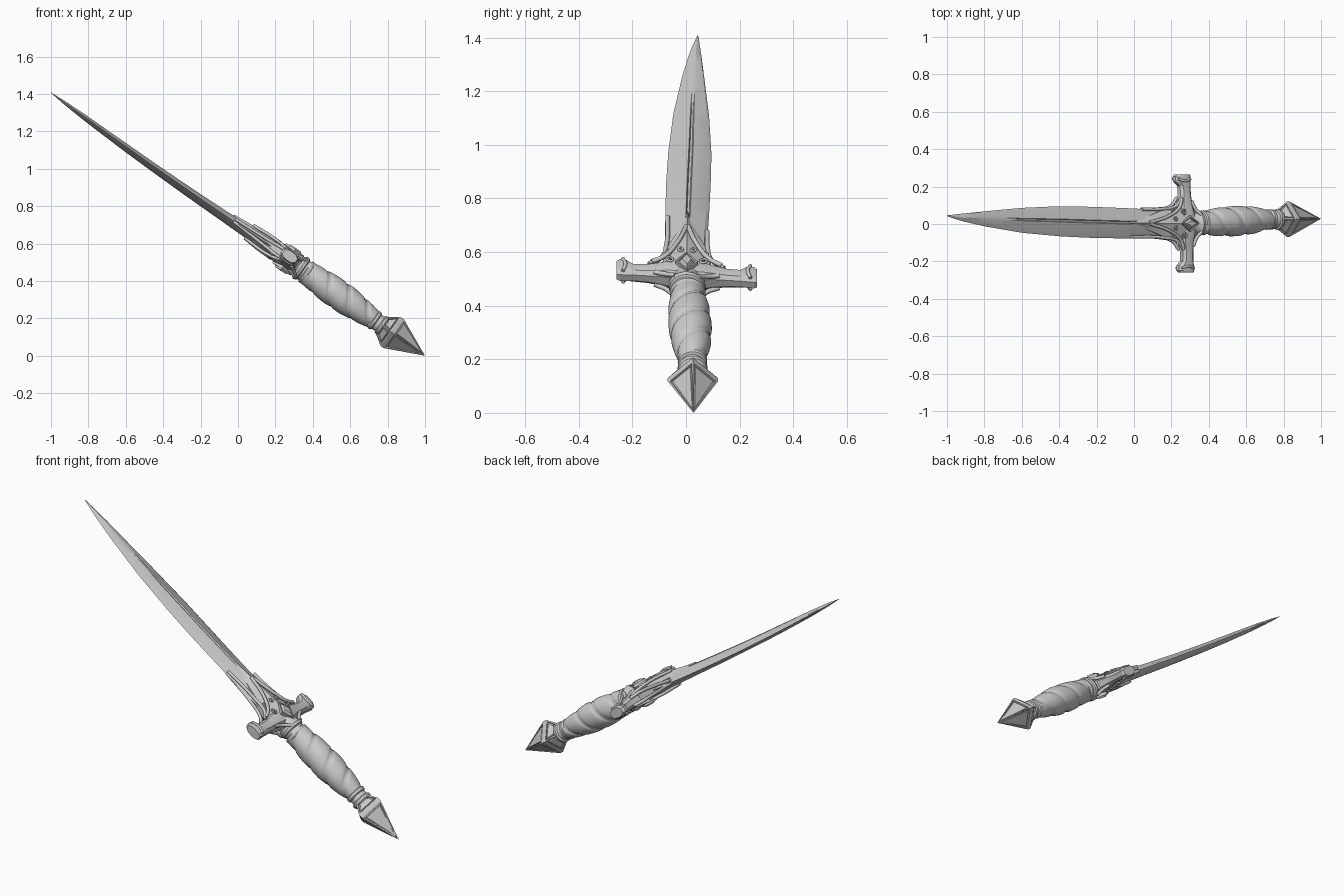
import bpy, bmesh
from math import sin, cos, pi, exp, radians

if "Cube" in bpy.data.objects:
    bpy.data.objects.remove(bpy.data.objects["Cube"])

# Dagger frame: s runs from pommel tip to blade tip, y is width, n is face normal
DX, DZ = 0.8173, 0.5762


def interp(table, s):
    for a, b in zip(table, table[1:]):
        if s <= b[0]:
            t = max(0, (s - a[0]) / (b[0] - a[0]))
            return [p + (q - p) * t for p, q in zip(a, b)][1:]
    return list(table[-1][1:])


DRIFT = [(0, .028), (.35, .024), (.6, .014), (.88, .002), (1.3, .006)]


def place(s, y, n, drift=True):
    if s > .78:
        n -= .07 * y          # slight roll of guard and blade
    if drift:
        y += interp(DRIFT, s)[0]
    return (1 - DX * s + DZ * n, y, DZ * s + DX * n)


def finish(name, bm, angle=35):
    bmesh.ops.recalc_face_normals(bm, faces=bm.faces)
    me = bpy.data.meshes.new(name)
    bm.to_mesh(me)
    bm.free()
    me.shade_smooth()
    me.set_sharp_from_angle(angle=radians(angle))
    ob = bpy.data.objects.new(name, me)
    bpy.context.collection.objects.link(ob)
    return ob


def loft(name, rings, drift=True, angle=35):
    bm = bmesh.new()
    rows = [[bm.verts.new(place(*p, drift)) for p in r] for r in rings]
    k = len(rows[0])
    for a, b in zip(rows, rows[1:]):
        for i in range(k):
            j = (i + 1) % k
            bm.faces.new((a[i], a[j], b[j], b[i]))
    bm.faces.new(rows[0])
    bm.faces.new(rows[-1])
    return finish(name, bm, angle)


def lathe(name, prof, k=32, angle=35):
    return loft(name, [[(s, r * cos(2 * pi * i / k), r * sin(2 * pi * i / k))
                        for i in range(k)] for s, r in prof], angle=angle)


def tube(name, pts, r):
    cu = bpy.data.curves.new(name, 'CURVE')
    cu.dimensions = '3D'
    cu.bevel_depth, cu.bevel_resolution, cu.use_fill_caps = r, 2, True
    sp = cu.splines.new('BEZIER')
    sp.bezier_points.add(len(pts) - 1)
    sp.resolution_u = 6
    for bp, p in zip(sp.bezier_points, pts):
        bp.co = place(*p)
        bp.handle_left_type = bp.handle_right_type = 'AUTO'
    ob = bpy.data.objects.new(name, cu)
    bpy.context.collection.objects.link(ob)


# Blade: bevelled diamond section with a fuller on both faces
BLADE = [(.95, -.075, .075, .036), (1.15, -.078, .08, .033), (1.3, -.077, .086, .029),
         (1.5, -.074, .092, .026), (1.7, -.066, .095, .023), (1.95, -.047, .086, .020),
         (2.2, -.012, .067, .015), (2.35, .016, .055, .009), (2.445, .042, .046, .001)]
rings = []
for i in range(41):
    s = .95 + (2.445 - .95) * i / 40
    yl, yr, t = interp(BLADE, s)
    mid, h = (yl + yr) / 2 + .004 * (s < 2.3), (yr - yl) / 2
    off = -.012 * sin(pi * (s - .95) / 1.495)
    g = max(0, min(1, (2.1 - s) / .3))
    f = min(.10, .5)
    half = [(-.8, .35), (-f, 1), (-f * .5, 1 - .35 * g), (f * .5, 1 - .35 * g), (f, 1), (.8, .35)]
    up = [(s, mid + u * h, off + v * t) for u, v in half]
    dn = [(s, mid + u * h, off - v * t) for u, v in reversed(half)]
    rings.append([(s, yl, off)] + up + [(s, yr, off)] + dn)
loft("blade", rings, drift=False, angle=20)

# Grip: swelling handle with a two-start spiral groove and cord
GRIP = [(.33, .048), (.38, .058), (.45, .070), (.52, .077), (.60, .078), (.68, .073), (.78, .060)]
rings = []
for i in range(111):
    s = .33 + .45 * i / 110
    r = interp(GRIP, s)[0]
    ring = []
    for k in range(64):
        a = 2 * pi * k / 64
        ph = (2 * (s / .25 + a / (2 * pi))) % 1
        d = min(ph, 1 - ph)
        rr = r + .003 * sin(pi * ph) - .009 * exp(-(d / .09) ** 2) + .007 * exp(-(d / .035) ** 2)
        ring.append((s, rr * cos(a), rr * sin(a)))
    rings.append(ring)
loft("grip", rings, angle=60)

# Collars at both ends of the grip
lathe("upper_collar", [(.755, .05), (.76, .062), (.77, .067), (.78, .066), (.785, .06), (.795, .059),
                       (.80, .067), (.815, .070), (.825, .064), (.83, .06), (.87, .055)])
lathe("lower_collar", [(.26, .04), (.275, .054), (.29, .056), (.295, .047), (.315, .045),
                       (.32, .053), (.335, .055), (.345, .048), (.35, .04)])

# Pommel: four-sided double pyramid with sunken frames and raised panels
bm = bmesh.new()
rows = []
for s, r in [(.205, .094), (.225, .094), (.29, .05)]:
    rows.append([bm.verts.new(place(s, r * cos(a), r * sin(a))) for a in (0, pi / 2, pi, 1.5 * pi)])
tip = bm.verts.new(place(0, 0, 0))
panels = []
for i in range(4):
    j = (i + 1) % 4
    panels.append(bm.faces.new((tip, rows[0][i], rows[0][j])))
    bm.faces.new((rows[0][i], rows[0][j], rows[1][j], rows[1][i]))
    panels.append(bm.faces.new((rows[1][i], rows[1][j], rows[2][j], rows[2][i])))
bm.faces.new(rows[2])
bmesh.ops.recalc_face_normals(bm, faces=bm.faces)
for th, dep in [(.012, 0), (.002, -.008), (.009, 0), (.003, .007)]:
    bmesh.ops.inset_individual(bm, faces=panels, thickness=th, depth=dep)
finish("pommel", bm, 20)

# Guard: cross arms lofted along y, narrow waist and flared ends
ARM = [(0, .89, .060, .052), (.06, .89, .052, .046), (.10, .89, .042, .038), (.15, .887, .034, .031),
       (.20, .888, .034, .029), (.225, .900, .048, .030), (.25, .900, .050, .031), (.262, .897, .042, .026)]
rings = []
for y, sc, hs, hn in [(-a[0],) + a[1:] for a in ARM[:0:-1]] + ARM:
    rings.append([(sc + u * hs, y, v * hn) for u, v in
                  [(-1, -.45), (-.6, -.9), (0, -1.0), (.6, -.9), (1, -.45),
                   (1, .45), (.6, .9), (0, 1.0), (.6 * -1, .9), (-1, .45)]])
loft("guard_arms", rings, angle=25)

# Langet: ridged tapering plate from the guard onto the blade
LAN = [(.82, .055, .052), (.86, .075, .056), (.91, .092, .058), (.95, .086, .056), (1.0, .080, .051),
       (1.06, .066, .046), (1.12, .045, .042), (1.19, .022, .037), (1.27, .004, .029)]
loft("langet", [[(s, u * w, v * t) for u, v in
                 [(-1, -.45), (-.5, -.72), (0, -1), (.5, -.72), (1, -.45),
                  (1, .45), (.5, .72), (0, 1), (-.5, .72), (-1, .45)]] for s, w, t in LAN], angle=25)

for f in (-1, 1):
    # Diamond boss with a stepped centre
    bm = bmesh.new()
    base = [(.835, 0), (.895, .042), (.955, 0), (.895, -.042)]
    lo = [bm.verts.new(place(s, y, f * .04)) for s, y in base]
    hi = [bm.verts.new(place(s, y, f * .064)) for s, y in base]
    for i in range(4):
        bm.faces.new((lo[i], lo[(i + 1) % 4], hi[(i + 1) % 4], hi[i]))
    bm.faces.new(lo)
    top = bm.faces.new(hi)
    bmesh.ops.recalc_face_normals(bm, faces=bm.faces)
    for th, dep in [(.008, 0), (.002, -.008), (.004, 0), (.012, .016)]:
        bmesh.ops.inset_individual(bm, faces=[top], thickness=th, depth=dep)
    finish("diamond_boss", bm, 20)

    for m in (-1, 1):
        # Frame bars meeting on the blade ridge, and bars sweeping to the grip
        tube("frame_bar", [(.925, m * .13, f * .03), (.95, m * .085, f * .038), (1.03, m * .038, f * .046),
                           (1.15, m * .003, f * .041)], .009)
        tube("edge_bar", [(.92, m * .14, f * .022), (.96, m * .095, f * .024), (1.05, m * .077, f * .018),
                          (1.17 if m > 0 else 1.25, m * .074, f * .008)], .009)
        tube("grip_bar", [(.86, m * .12, f * .028), (.84, m * .075, f * .035), (.815, m * .045, f * .05)], .009)
        # Scroll ornaments filling the frames
        for s0, y0, n0, r in [(.925, .06, .046, .017), (.985, .066, .034, .013), (.985, .022, .051, .012)]:
            tube("scroll", [(s0 + r * (1 - k / 9) * cos(k * 1.1), m * (y0 + r * (1 - k / 9) * sin(k * 1.1)), f * n0)
                            for k in range(8)], .0045)
        # Raised lines on the flared arm ends
        tube("arm_end_rim", [(.86, m * .238, f * .026), (.90, m * .228, f * .031), (.94, m * .238, f * .026)], .007)
